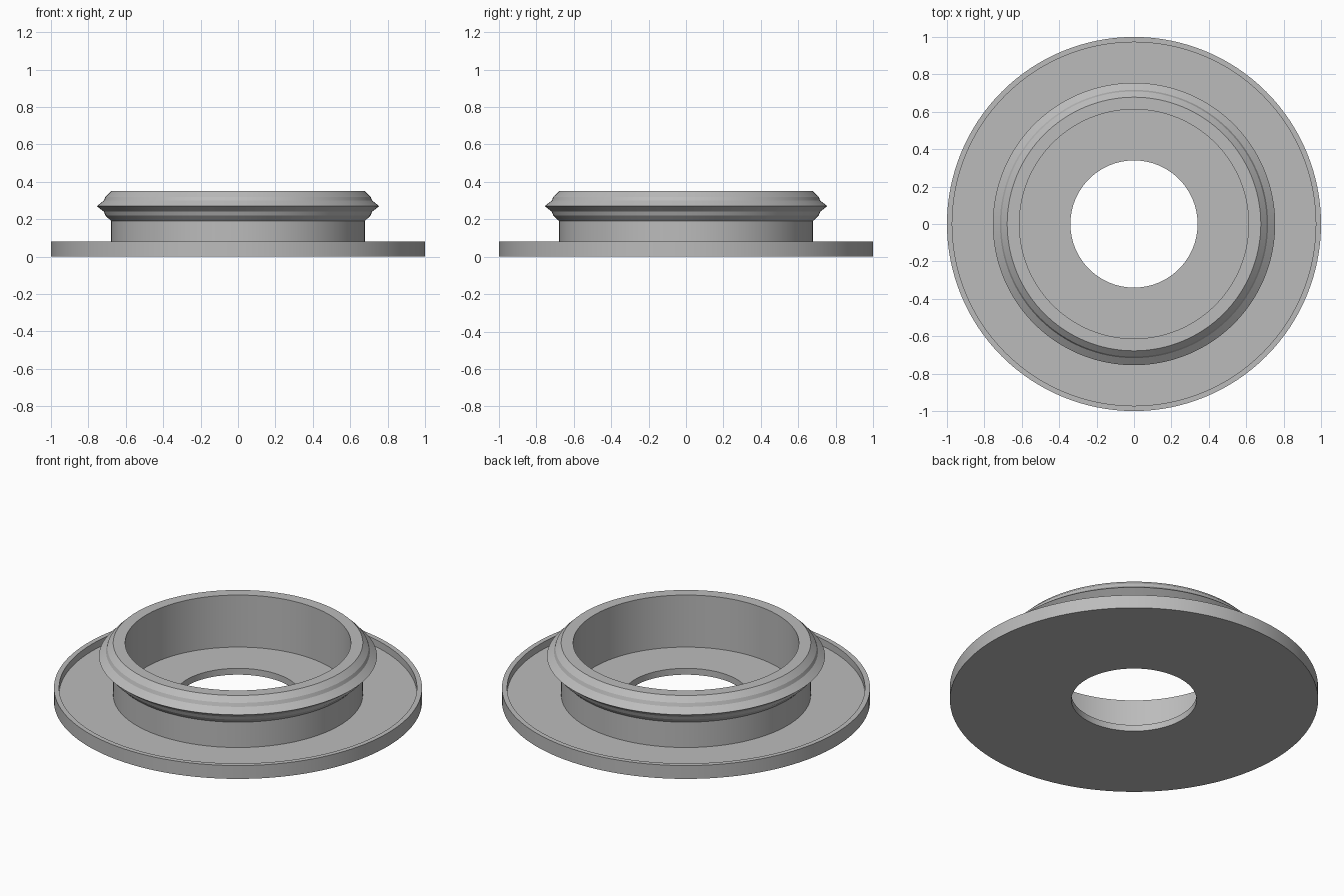
import bpy
import bmesh
import math
from mathutils import Matrix, Vector

SEGMENTS = 128

cube = bpy.data.objects.get("Cube")
if cube:
    bpy.data.objects.remove(cube, do_unlink=True)

grey = bpy.data.materials.new("plain grey")
grey.use_nodes = True
colour = (0.5, 0.5, 0.5, 1)
grey.diffuse_color = colour
grey.node_tree.nodes["Principled BSDF"].inputs["Base Color"].default_value = colour


def lathe(name, profile):
    """Turn a closed (radius, height) profile around the z axis."""
    bm = bmesh.new()
    verts = [bm.verts.new((r, 0, z)) for r, z in profile]
    edges = [bm.edges.new((v, verts[i - 1])) for i, v in enumerate(verts)]
    bmesh.ops.spin(bm, geom=verts + edges, cent=(0, 0, 0), axis=(0, 0, 1),
                   angle=math.tau, steps=SEGMENTS, use_merge=True)
    bmesh.ops.remove_doubles(bm, verts=bm.verts, dist=0.0001)
    bmesh.ops.recalc_face_normals(bm, faces=bm.faces)
    mesh = bpy.data.meshes.new(name)
    bm.to_mesh(mesh)
    bm.free()
    mesh.materials.append(grey)
    obj = bpy.data.objects.new(name, mesh)
    bpy.context.collection.objects.link(obj)
    bpy.ops.object.select_all(action="DESELECT")
    obj.select_set(True)
    bpy.context.view_layer.objects.active = obj
    bpy.ops.object.shade_smooth_by_angle(angle=math.radians(10))
    return obj


FLOOR, RIM_TOP = 0.038, 0.08
NECK_IN, NECK_OUT = 0.613, 0.678
RIDGE_Z = 0.27

# Base plate with a centre hole and a raised outer lip
lathe("base_plate", [(0.34, 0), (1, 0), (1, RIM_TOP), (0.972, RIM_TOP),
                     (0.972, FLOOR), (0.34, FLOOR)])

# Neck with a ridged collar, mirrored about the ridge height
upper = [(0.717, 0.03), (0.709, 0.05), (NECK_OUT, 0.08)]
collar = [(r, RIDGE_Z - h) for r, h in reversed(upper)]
collar += [(0.755, RIDGE_Z)]
collar += [(r, RIDGE_Z + h) for r, h in upper]
lathe("collared_neck", [(NECK_IN, FLOOR - 0.01), (NECK_OUT, FLOOR - 0.01)]
      + collar + [(NECK_IN, RIDGE_Z + 0.08)])
